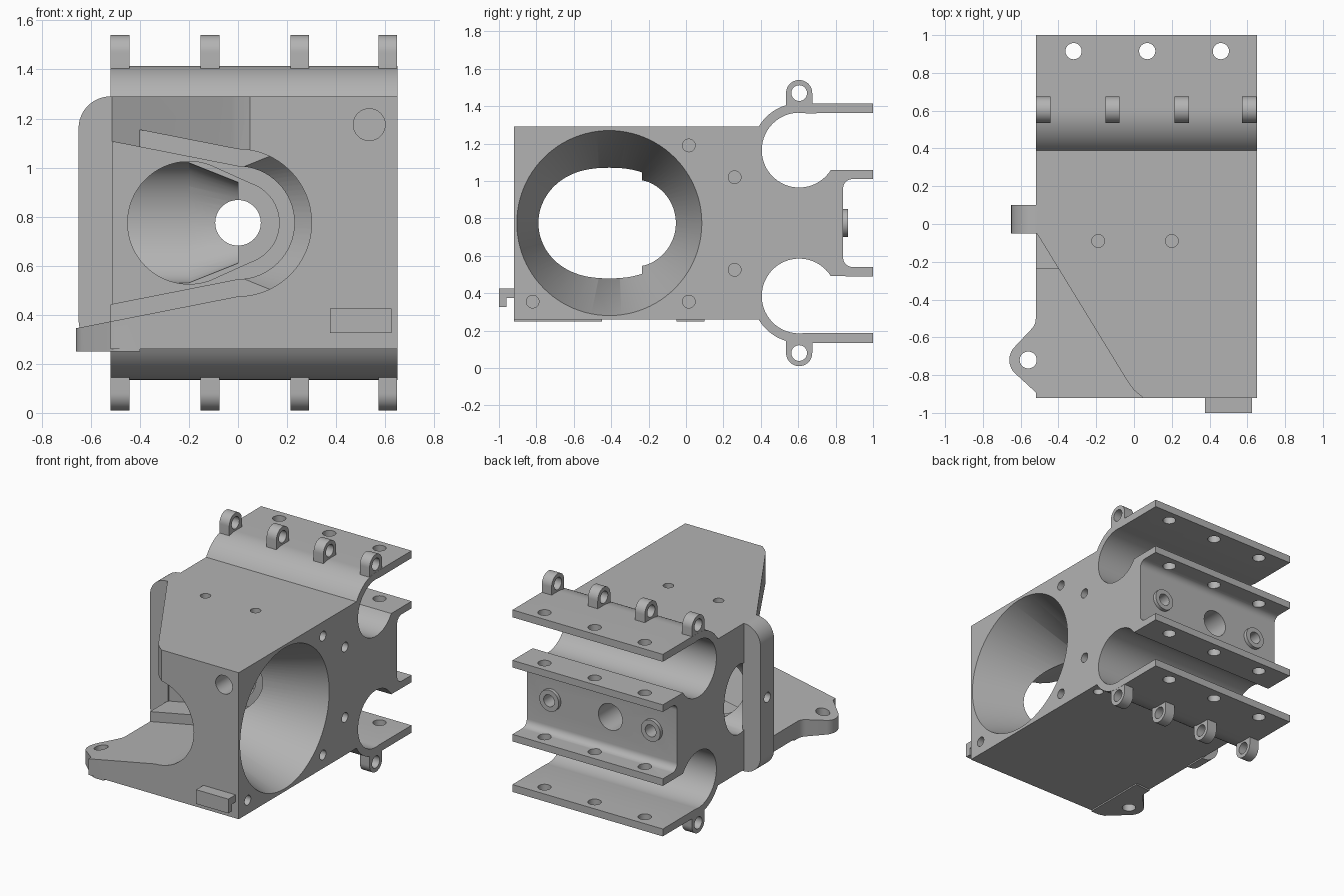
import bpy, bmesh
from math import sin, cos, radians, tau
from mathutils import Vector

cube = bpy.data.objects.get("Cube")
if cube:
    bpy.data.objects.remove(cube, do_unlink=True)

grey = bpy.data.materials.new("plain_grey")
grey.use_nodes = True
colour = (0.45, 0.45, 0.45, 1)
grey.diffuse_color = colour
grey.node_tree.nodes["Principled BSDF"].inputs["Base Color"].default_value = colour

MID = 0.775              # height of the symmetry plane
LEFT, RIGHT = -0.52, 0.65


def arc(u, v, r, a, b, n=24, rv=None):
    """Points on an arc from angle a to b in degrees."""
    rv = rv or r
    steps = [radians(a + (b - a) * i / n) for i in range(n + 1)]
    return [(u + r * cos(t), v + rv * sin(t)) for t in steps]


def ring(u, v, r, rv=None, n=48):
    return arc(u, v, r, 0, 360, n, rv)[:-1]


def loft(name, axis, a, b, pts, end=None):
    """Solid between an outline at a and an outline at b along an axis."""
    place = {"X": lambda t, p: (t, p[0], p[1]),
             "Y": lambda t, p: (p[0], t, p[1]),
             "Z": lambda t, p: (p[0], p[1], t)}[axis]
    bm = bmesh.new()
    lo = [bm.verts.new(place(a, p)) for p in pts]
    hi = [bm.verts.new(place(b, p)) for p in (end or pts)]
    bm.faces.new(lo)
    bm.faces.new(hi[::-1])
    n = len(pts)
    for i in range(n):
        j = (i + 1) % n
        bm.faces.new((lo[j], lo[i], hi[i], hi[j]))
    bmesh.ops.recalc_face_normals(bm, faces=bm.faces)
    mesh = bpy.data.meshes.new(name)
    bm.to_mesh(mesh)
    bm.free()
    mesh.materials.append(grey)
    ob = bpy.data.objects.new(name, mesh)
    bpy.context.collection.objects.link(ob)
    return ob


def combine(target, other, operation):
    mod = target.modifiers.new("shape", "BOOLEAN")
    mod.operation, mod.solver, mod.object = operation, "EXACT", other
    bpy.ops.object.select_all(action="DESELECT")
    bpy.context.view_layer.objects.active = target
    target.select_set(True)
    bpy.ops.object.modifier_apply(modifier=mod.name)
    bpy.data.objects.remove(other, do_unlink=True)


def cut(target, axis, a, b, pts, end=None):
    combine(target, loft("cutter", axis, a, b, pts, end), "DIFFERENCE")


def drill(target, axis, a, b, u, v, r):
    cut(target, axis, a, b, ring(u, v, r, n=32))


# Body with the two rod clamps, drawn as half a side profile and mirrored
half = [(-0.92, 0.515)]
half += arc(0.605, 0.39, 0.25, 150, 90, 16)
half += [(1, 0.64), (1, 0.588)]
half += arc(0.605, 0.39, 0.2, 80, 328, 40)
half += [(1, 0.285), (1, 0.235)]
half += arc(0.89, 0.185, 0.05, 90, 180, 8)
profile = [(y, MID + z) for y, z in half] + [(y, MID - z) for y, z in half[::-1]]
body = loft("body", "X", LEFT, RIGHT, profile)

# Mounting tab, later trimmed by the sloping slot
tab = [(-0.4, -0.45), (-0.52, -0.46)] + arc(-0.6, -0.5, 0.08, 0, -45, 6)
tab += arc(-0.56, -0.72, 0.1, 140, 220, 12)
tab += arc(-0.45, -0.82, 0.1, 225, 270, 6) + [(-0.4, -0.92)]
combine(body, loft("tab", "Z", 0.25, 0.7, tab), "UNION")

# Diagonal cut through the upper left corner
diagonal = [(-0.9, -0.04), (-0.52, -0.04), (-0.03, -0.84), (0, -0.88),
            (0.05, -0.921), (0.05, -1.1), (-0.9, -1.1)]
cut(body, "Z", MID, 1.5, diagonal)


def slot(r):
    flare = r + 0.9 * 0.197
    return arc(0, MID, r, -90, 90, 32) + [(-0.9, MID + flare), (-0.9, MID - flare)]


# Stepped flared slot from the front
cut(body, "Y", -1.1, -0.235, slot(0.3))
cut(body, "Y", -1.1, -0.04, slot(0.23))

# Conical fan duct from the right side
cut(body, "X", 0, 0.66, ring(-0.41, MID, 0.28, n=96), ring(-0.41, MID, 0.498, n=96))

# Keyhole pocket and air outlet to the left side
keyhole = arc(-0.2, MID, 0.25, 70, 290, 40) + arc(0, MID, 0.168, -72, 72, 24)
cut(body, "Y", -0.1, 0.15, keyhole)
wide, narrow = ring(0.15, MID, 0.17, 0.245), ring(0.15, MID, 0.12, 0.165)
cut(body, "X", -0.56, -0.2, wide)
cut(body, "X", -0.201, 0.0, wide, narrow)
drill(body, "Y", 0, 0.95, 0, MID, 0.093)

# Rounded side flange
corner = 0.13
flange = [(-0.51, 0.25), (-0.51, 1.29)]
flange += arc(-0.52, 1.16, corner, 90, 180, 12) + arc(-0.52, 0.38, corner, 180, 270, 12)
combine(body, loft("flange", "Y", -0.05, 0.1, flange), "UNION")
drill(body, "X", -0.7, -0.5, 0.025, MID, 0.035)

# Bosses on the rear wall
for x in (-0.33, 0.46):
    combine(body, loft("boss", "Y", 0.8, 0.865, ring(x, MID, 0.075)), "UNION")
    drill(body, "Y", 0.7, 0.9, x, MID, 0.042)

# Screw holes: clamp plates, top, bottom, right side, front and tab
for x in (-0.32, 0.07, 0.46):
    drill(body, "Z", 0, 1.6, x, 0.915, 0.043)
for x in (-0.19, 0.2):
    drill(body, "Z", 1.24, 1.4, x, -0.09, 0.034)
drill(body, "Z", 0.2, 0.33, 0.58, 0.32, 0.034)
for y, z in ((0.015, 1.19), (0.015, 0.355), (-0.82, 0.355), (0.26, 1.02), (0.26, 0.525)):
    drill(body, "X", 0.52, 0.7, y, z, 0.034)
drill(body, "Y", -1, -0.76, 0.535, 1.175, 0.065)
drill(body, "Z", 0.2, 0.5, -0.56, -0.72, 0.045)

# Hinge ears above and below the clamps
parts = [body]
for side, sign in (("upper", 1), ("lower", -1)):
    outline = [(0.535, 0.605)] + arc(0.605, 0.695, 0.07, 180, 0, 20) + [(0.675, 0.605)]
    outline = [(y, MID + sign * z) for y, z in outline]
    for i, x in enumerate((-0.519, -0.152, 0.214, 0.573)):
        ear = loft(f"{side}_ear_{i + 1}", "X", x, x + 0.076, outline)
        drill(ear, "X", x - 0.1, x + 0.2, 0.605, MID + sign * 0.695, 0.042)
        parts.append(ear)

# Cable hook on the front
hook = [(-0.91, 0.425), (-1, 0.425), (-1, 0.325), (-0.96, 0.325), (-0.96, 0.375), (-0.91, 0.375)]
parts.append(loft("cable_hook", "X", 0.375, 0.625, hook))

# Smooth curves, sharp edges
bpy.ops.object.select_all(action="DESELECT")
for part in parts:
    part.select_set(True)
bpy.context.view_layer.objects.active = body
bpy.ops.object.shade_smooth_by_angle(angle=radians(30))
